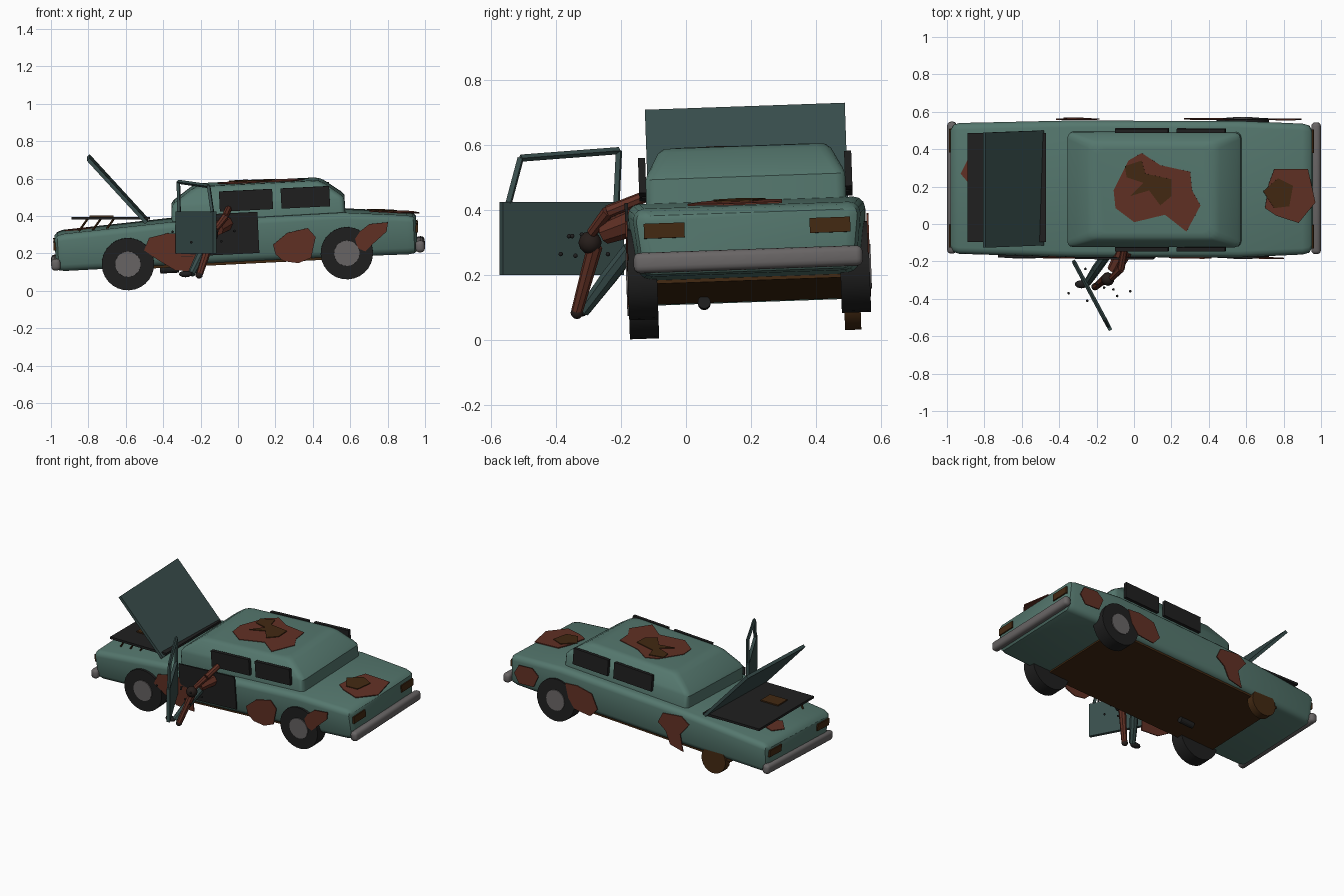
import bpy, bmesh, math
from mathutils import Matrix, Vector

if "Cube" in bpy.data.objects:
    bpy.data.objects.remove(bpy.data.objects["Cube"])

# Car frame: nose-down pitch and slight roll
CAR = Matrix.Translation((0, .2, 0)) @ Matrix.Rotation(.035, 4, 'X') @ Matrix.Rotation(-.05, 4, 'Y')
WORLD = Matrix.Identity(4)


def mat(name, r, g, b):
    m = bpy.data.materials.new(name)
    m.diffuse_color = (r, g, b, 1)
    m.use_nodes = True
    m.node_tree.nodes["Principled BSDF"].inputs["Base Color"].default_value = m.diffuse_color
    return m


TEAL = mat("faded_teal", .09, .185, .155)
DARK_TEAL = mat("dark_teal", .04, .075, .072)
RUST = mat("red_rust", .12, .03, .018)
BROWN = mat("brown_rust", .055, .022, .006)
BLACK = mat("black", .014, .014, .014)
GREY = mat("dull_grey", .14, .13, .13)
SKIN = mat("dark_skin", .02, .013, .011)


def finish(bm, name, material, frame=CAR, smooth=True):
    bmesh.ops.recalc_face_normals(bm, faces=bm.faces)
    bm.transform(frame)
    me = bpy.data.meshes.new(name)
    bm.to_mesh(me)
    bm.free()
    me.materials.append(material)
    ob = bpy.data.objects.new(name, me)
    bpy.context.collection.objects.link(ob)
    if smooth:
        bpy.ops.object.select_all(action='DESELECT')
        ob.select_set(True)
        bpy.context.view_layer.objects.active = ob
        bpy.ops.object.shade_smooth_by_angle(angle=math.radians(35))
    return ob


def box(name, material, c, s, frame=CAR, rot=WORLD, bevel=0):
    bm = bmesh.new()
    bmesh.ops.create_cube(bm, size=1)
    bm.transform(Matrix.Diagonal((*s, 1)))
    if bevel:
        bmesh.ops.bevel(bm, geom=bm.edges[:], offset=bevel, segments=3, profile=.5, affect='EDGES')
    bm.transform(Matrix.Translation(c) @ rot)
    return finish(bm, name, material, frame, bool(bevel))


def limb(name, material, a, b, r1, r2, frame=WORLD, sides=8):
    a, b = Vector(a), Vector(b)
    bm = bmesh.new()
    bmesh.ops.create_cone(bm, cap_ends=True, segments=sides, radius1=r1, radius2=r2, depth=(b - a).length)
    bm.transform(Matrix.Translation((a + b) / 2) @ (b - a).to_track_quat('Z', 'Y').to_matrix().to_4x4())
    return finish(bm, name, material, frame, sides > 12)


def ball(name, material, c, r, scale=(1, 1, 1)):
    bm = bmesh.new()
    bmesh.ops.create_icosphere(bm, subdivisions=2, radius=r)
    bm.transform(Matrix.Translation(c) @ Matrix.Diagonal((*scale, 1)))
    return finish(bm, name, material, WORLD)


def patch(name, material, pts, place, t=.006):
    """Thin irregular plate drawn in 2D, then placed by a matrix."""
    bm = bmesh.new()
    f = bm.faces.new([bm.verts.new((x, y, 0)) for x, y in pts])
    ext = bmesh.ops.extrude_face_region(bm, geom=[f])
    bmesh.ops.translate(bm, vec=(0, 0, t), verts=[v for v in ext['geom'] if isinstance(v, bmesh.types.BMVert)])
    bm.transform(place)
    return finish(bm, name, material, CAR, False)


def ring(a0, a1, b0, b1, r):
    """Rounded rectangle outline."""
    out = []
    for ca, cb, start in ((a1 - r, b1 - r, 0), (a0 + r, b1 - r, 90), (a0 + r, b0 + r, 180), (a1 - r, b0 + r, 270)):
        for k in range(4):
            t = math.radians(start + k * 30)
            out.append((ca + r * math.cos(t), cb + r * math.sin(t)))
    return out


def loft(name, material, rings):
    bm = bmesh.new()
    rows = [[bm.verts.new(p) for p in r] for r in rings]
    n = len(rows[0])
    for r, s in zip(rows, rows[1:]):
        for i in range(n):
            bm.faces.new((r[i], r[(i + 1) % n], s[(i + 1) % n], s[i]))
    bm.faces.new(rows[0])
    bm.faces.new(rows[-1])
    return finish(bm, name, material)


# Lower body, narrowing toward the sills
body = []
for x, w, zb, zt, r in ((-.965, .315, .18, .335, .02), (-.95, .34, .168, .352, .03), (-.92, .35, .163, .362, .035),
                        (-.34, .365, .165, .397, .035), (.58, .365, .165, .402, .035), (.92, .35, .16, .37, .035),
                        (.955, .34, .165, .36, .03), (.97, .315, .18, .345, .02)):
    body.append([(x, y * (.94 + .06 * min(1, (z - zb) / .15)), z) for y, z in ring(-w, w, zb, zt, r)])
loft("lower_body", TEAL, body)

# Cabin with sloped glass areas and roof
cabin = []
for z, x0, x1, w, r in ((.37, -.335, .595, .308, .03), (.475, -.333, .593, .307, .03), (.495, -.318, .577, .3, .035),
                        (.562, -.222, .487, .266, .04), (.575, -.195, .46, .25, .04), (.578, -.16, .43, .225, .04)):
    cabin.append([(x, y, z) for x, y in ring(x0, x1, -w, w, r)])
loft("cabin", TEAL, cabin)

# Floor pan and exhaust pipe
box("floor_pan", BROWN, (-.045, 0, .172), (1.29, .64, .036))
limb("exhaust_pipe", BLACK, (-.41, -.14, .138), (-.31, -.14, .138), .02, .02, CAR, 12)

# Bumpers and lamps
for end, x in (("front", -.965), ("rear", .985)):
    box(end + "_bumper", GREY, (x, 0, .2), (.05, .705, .063), bevel=.02)
    for side in (-1, 1):
        box(end + "_lamp", BROWN, (-.963 if x < 0 else .968, side * .255, .298), (.02, .125, .046))

# Side windows
for side in (-1, 1):
    for x0, x1 in ((-.075, .21), (.255, .515)):
        box("side_window", BLACK, ((x0 + x1) / 2, side * .317, .493), (x1 - x0, .022, .108))

# Wheels, with one missing down to the brake drum
for x, side in ((-.58, -1), (.592, -1), (.592, 1)):
    y = side * .327
    limb("tyre", BLACK, (x, y - .045, .185), (x, y + .045, .185), .14, .14, CAR, 28)
    limb("hubcap", GREY, (x, y, .185), (x, y + side * .05, .185), .072, .068, CAR, 20)
limb("brake_drum", BROWN, (-.575, .29, .14), (-.575, .34, .14), .09, .09, CAR, 20)

# Open hood, engine bay tray and loose rods
slope = math.atan2(.35, .29)
box("open_hood", DARK_TEAL, (-.617, .006, .575), (.46, .615, .02), rot=Matrix.Rotation(slope, 4, 'Y'))
box("engine_tray", BLACK, (-.68, .195, .388), (.42, .585, .015), WORLD)
box("rusted_battery_plate", BROWN, (-.73, .1, .399), (.13, .1, .009), WORLD)
for x in (-.82, -.75, -.68):
    limb("loose_rod", BROWN, (x - .03, -.04, .32), (x + .02, -.06, .39), .006, .006, sides=6)

# Dark doorway and the door swung open
box("doorway", BLACK, (-.085, -.369, .32), (.42, .01, .22))
hinge, edge = Vector((-.325, -.195, 0)), Vector((-.125, -.568, 0))
turn = Matrix.Rotation(math.atan2(edge.y - hinge.y, edge.x - hinge.x), 4, 'Z')
mid = (hinge + edge) / 2
box("open_door", DARK_TEAL, (mid.x, mid.y, .313), ((edge - hinge).length, .02, .225), WORLD, turn)
frame = [hinge.lerp(edge, t) + Vector((0, 0, z)) for t, z in ((.05, .42), (.03, .583), (.84, .56), (.94, .42))]
for a, b in zip(frame, frame[1:]):
    limb("door_window_frame", DARK_TEAL, a, b, .011, .011, sides=4)

# Figure slumped out of the doorway
limb("torso", RUST, (-.05, -.14, .37), (-.11, -.25, .33), .045, .035)
ball("head", SKIN, (-.14, -.295, .30), .036)
limb("upper_arm", RUST, (-.05, -.13, .44), (-.07, -.24, .395), .018, .02)
limb("forearm", RUST, (-.07, -.24, .395), (-.12, -.29, .33), .02, .016)
limb("hanging_arm", RUST, (-.14, -.28, .29), (-.205, -.335, .09), .024, .018)
ball("hand", SKIN, (-.208, -.335, .085), .02)
limb("thigh", DARK_TEAL, (-.15, -.17, .28), (-.2, -.24, .19), .026, .026)
limb("shin", DARK_TEAL, (-.2, -.24, .19), (-.25, -.315, .09), .026, .02)
ball("shoe", BLACK, (-.28, -.322, .09), .022, (1.7, 1, .8))

# Flies
for p in ((-.35, -.37, .315), (-.25, -.41, .26), (-.2, -.32, .325), (-.16, -.34, .26),
          (-.11, -.35, .32), (-.09, -.385, .265), (-.02, -.36, .32), (-.26, -.24, .265)):
    ball("fly", BLACK, p, .007)

# Rust patches on the sides
UPRIGHT = Matrix.Rotation(math.pi / 2, 4, 'X')
near = (((-.49, .255), (-.46, .32), (-.36, .34), (-.2, .32), (-.2, .125), (-.33, .14), (-.42, .2)),
        ((.2, .25), (.28, .31), (.39, .33), (.43, .28), (.4, .17), (.33, .145), (.25, .16), (.21, .2)),
        ((.64, .26), (.67, .3), (.72, .335), (.82, .34), (.81, .29), (.73, .225), (.69, .19), (.65, .21)))
far = (((-.4, .33), (-.34, .37), (-.2, .35), (-.17, .28), (-.23, .24), (-.27, .16), (-.37, .14), (-.34, .25)),
       ((.28, .22), (.33, .31), (.44, .33), (.53, .32), (.5, .23), (.45, .17), (.33, .16)),
       ((.73, .3), (.78, .34), (.88, .33), (.91, .27), (.87, .21), (.76, .22)))
for pts in near:
    patch("side_rust", RUST, pts, Matrix.Translation((0, -.368, 0)) @ UPRIGHT)
for pts in far:
    patch("side_rust", RUST, pts, Matrix.Translation((0, .374, 0)) @ UPRIGHT)

# Rust patches on roof, boot and nose
roof = ((-.08, 0), (0, .16), (.07, .2), (.17, .135), (.33, .1), (.34, 0), (.385, -.08), (.31, -.22), (.195, -.13),
        (.03, -.17), (-.07, -.095))
roof_core = ((-.02, .13), (.07, .16), (.09, .09), (.23, .06), (.23, -.03), (.17, -.08), (.11, -.0), (.01, -.03),
             (.08, .04), (-.01, .07))
patch("roof_rust", RUST, roof, Matrix.Translation((0, 0, .576)))
patch("roof_rust_core", BROWN, roof_core, Matrix.Translation((0, 0, .581)))
tilt = Matrix.Translation((.84, 0, .381)) @ Matrix.Rotation(.09, 4, 'Y')
boot = ((-.07, .11), (.11, .11), (.15, -.07), (.06, -.18), (-.06, -.14), (-.12, -.1), (-.1, .03))
boot_core = ((-.13, -.01), (-.05, .06), (.03, .02), (.01, -.09), (-.07, -.1))
patch("boot_rust", RUST, boot, tilt)
patch("boot_rust_core", BROWN, boot_core, tilt @ Matrix.Translation((0, 0, .005)))
nose = ((-.07, 0), (-.03, .08), (.06, .06), (.08, -.03), (0, -.08))
patch("nose_rust", RUST, nose, Matrix.Translation((-.84, .08, .366)) @ Matrix.Rotation(-.06, 4, 'Y'))
